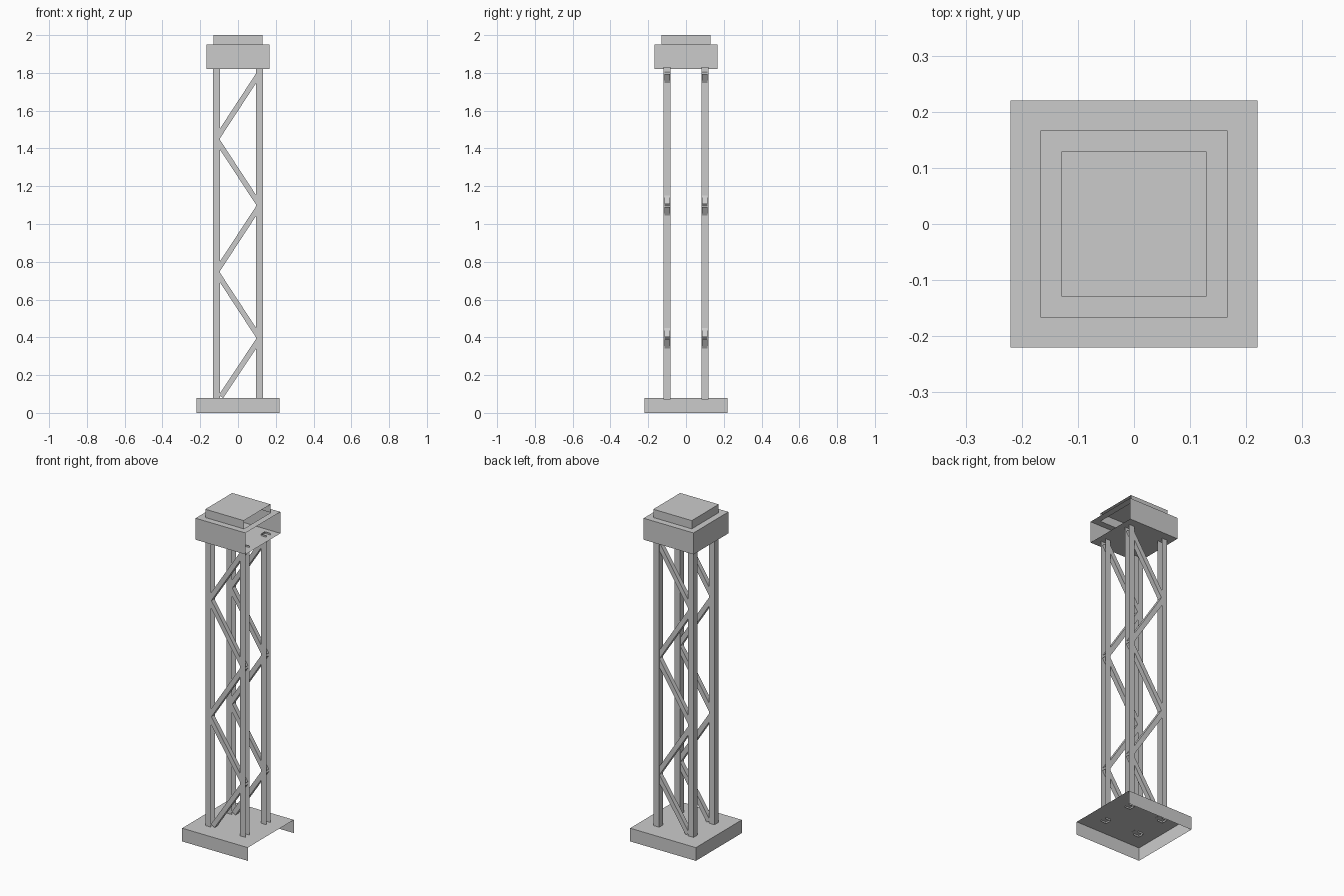
import bpy, bmesh
from mathutils import Vector

if "Cube" in bpy.data.objects:
    bpy.data.objects.remove(bpy.data.objects["Cube"])

LEG_X, LEG_Y, LEG_W = 0.115, 0.1, 0.037   # leg centres and width
BRACE = 0.028                             # brace thickness


def finish(bm, name):
    mesh = bpy.data.meshes.new(name)
    bm.to_mesh(mesh)
    bm.free()
    obj = bpy.data.objects.new(name, mesh)
    bpy.context.collection.objects.link(obj)
    return obj


def box(lo, hi):
    lo, hi = Vector(lo), Vector(hi)
    bm = bmesh.new()
    bmesh.ops.create_cube(bm, size=1)
    for v in bm.verts:
        v.co = (lo + hi) / 2 + v.co * (hi - lo)
    bm.normal_update()
    return bm


def open_sides(bm, *directions):
    """Remove the faces that point along the given directions."""
    bm.normal_update()
    gone = [f for f in bm.faces
            if any(f.normal.dot(Vector(d)) > 0.99 for d in directions)]
    bmesh.ops.delete(bm, geom=gone, context='FACES')


RIGHT, UP, DOWN = (1, 0, 0), (0, 0, 1), (0, 0, -1)

# Base plate: open underneath and on the right side
bm = box((-0.22, -0.22, 0), (0.22, 0.22, 0.08))
open_sides(bm, RIGHT, DOWN)
finish(bm, "base_plate")

# Cap with a smaller raised block, open on the right side
bm = box((-0.167, -0.167, 1.82), (0.167, 0.167, 1.95))
top = [f for f in bm.faces if f.normal.z > 0.99]
bmesh.ops.inset_region(bm, faces=top, thickness=0.054)
ext = bmesh.ops.extrude_discrete_faces(bm, faces=top)["faces"]
bmesh.ops.translate(bm, vec=(0, 0, 0.05), verts=list(ext[0].verts))
open_sides(bm, RIGHT)
finish(bm, "cap")

# Four channel legs
h = LEG_W / 2
for sx, side in ((-1, "left"), (1, "right")):
    for sy, end in ((-1, "front"), (1, "back")):
        x, y = sx * LEG_X, sy * LEG_Y
        bm = box((x - h, y - h, 0.07), (x + h, y + h, 1.83))
        open_sides(bm, RIGHT, UP, DOWN)
        finish(bm, f"{end}_{side}_leg")

# Zigzag braces on the front and back
nodes = [Vector((-0.09, 0, 0.087))]
for i in range(5):
    nodes.append(Vector((LEG_X * (1 if i % 2 == 0 else -1), 0, 0.395 + 0.3515 * i)))
for sy, end in ((-1, "front"), (1, "back")):
    for i, (a, b) in enumerate(zip(nodes, nodes[1:])):
        d = b - a
        bm = box((-BRACE / 2, -BRACE / 2, -d.length / 2),
                 (BRACE / 2, BRACE / 2, d.length / 2))
        open_sides(bm, UP, DOWN)
        obj = finish(bm, f"{end}_brace_{i + 1}")
        obj.location = (a + b) / 2 + Vector((0, sy * LEG_Y, 0))
        obj.rotation_euler = Vector((0, 0, 1)).rotation_difference(d).to_euler()
